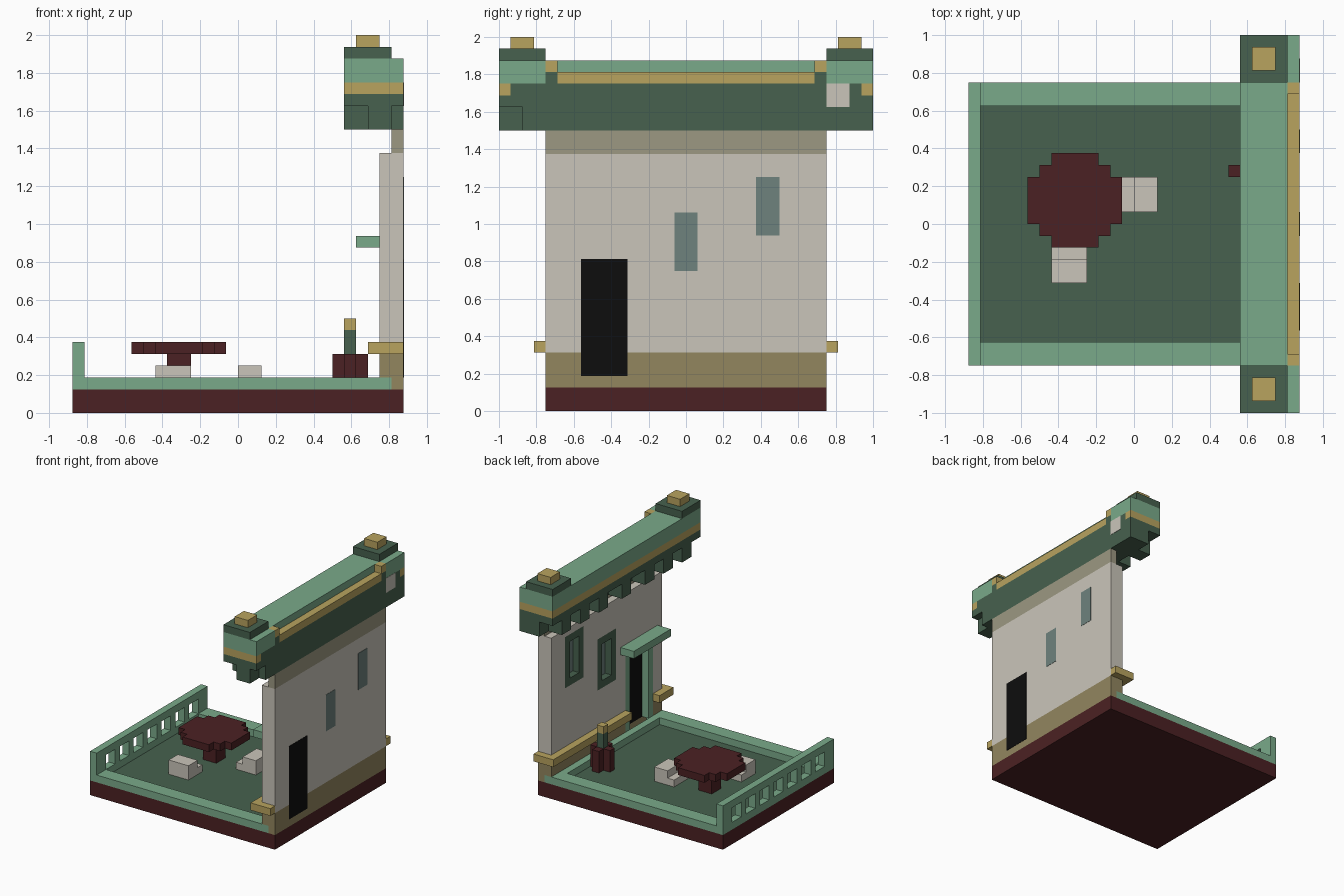
import bpy, bmesh
from mathutils import Vector

if "Cube" in bpy.data.objects:
    bpy.data.objects.remove(bpy.data.objects["Cube"])

U = 0.0625  # one grid cell of the blocky style


def material(name, rgb):
    m = bpy.data.materials.new(name)
    lin = [((c / 255 + 0.055) / 1.055) ** 2.4 if c > 10 else c / 255 / 12.92 for c in rgb]
    m.diffuse_color = (*lin, 1)
    m.use_nodes = True
    m.node_tree.nodes["Principled BSDF"].inputs["Base Color"].default_value = m.diffuse_color
    return m


LIGHT = material("light green", (122, 170, 138))
DARK = material("dark green", (71, 97, 78))
RED = material("dark red", (75, 33, 35))
TAN = material("tan", (184, 163, 95))
CREAM = material("cream", (202, 197, 186))
OLIVE = material("olive", (146, 134, 95))
PALE = material("pale olive", (156, 152, 130))
TEAL = material("window teal", (110, 130, 125))
BLACK = material("door black", (13, 13, 13))


def boxes(name, mat, *dims):
    """One object of several boxes, each (x0, x1, y0, y1, z0, z1) in grid cells."""
    bm = bmesh.new()
    for x0, x1, y0, y1, z0, z1 in dims:
        verts = bmesh.ops.create_cube(bm, size=1)["verts"]
        size = Vector((x1 - x0, y1 - y0, z1 - z0)) * U
        mid = Vector((x0 + x1, y0 + y1, z0 + z1)) * U / 2
        for v in verts:
            v.co = v.co * size + mid
    me = bpy.data.meshes.new(name)
    bm.to_mesh(me)
    bm.free()
    me.materials.append(mat)
    ob = bpy.data.objects.new(name, me)
    bpy.context.collection.objects.link(ob)
    return ob


def both(*dims):
    """The boxes plus their mirror images across y = 0."""
    return [*dims, *[(a, b, -d, -c, e, f) for a, b, c, d, e, f in dims]]


# Base, floor and rim
boxes("base", RED, (-14, 14, -12, 12, 0, 2))
boxes("floor", DARK, (-13.5, 12, -11, 11, 1.9, 2.05))
boxes("floor_rim", LIGHT, *both((-13, 13, 10, 12, 2, 3)),
      (-14, -13, -12, 12, 2, 3), (11, 12, -10, 10, 2, 3))

# Railing along the left edge
boxes("railing", LIGHT, (-14, -13, -12, 12, 5, 6), *both((-14, -13, 10, 12, 3, 5)),
      *[(-14, -13, y, y + 1, 3, 5) for y in range(-8, 9, 3) if y < 8])

# Wall with recesses for the door and windows
wall_foot = boxes("wall_foot", OLIVE, (12, 14, -12, 12, 3, 5))
boxes("wall_foot_sill", OLIVE, (13, 14, -12, 12, 2, 3))
wall = boxes("wall", CREAM, (12, 14, -12, 12, 5, 22))
boxes("wall_top", PALE, (13, 14, -12, 12, 22, 24))

openings = [("door", -9, -5, 3, 13, LIGHT, BLACK),
            ("low_window", -1, 1, 12, 17, DARK, TEAL),
            ("high_window", 6, 8, 15, 20, DARK, TEAL)]
for name, y0, y1, z0, z1, frame, pane in openings:
    foot = 0 if name == "door" else 1
    cutter = boxes(name + "_cutter", frame,
                   (11, 13, y0 - 1, y1 + 1, z0 - (foot or 0.5), z1 + 1))
    cutter.hide_render = True
    cutter.hide_set(True)
    for target in ([wall, wall_foot] if name == "door" else [wall]):
        mod = target.modifiers.new(name, "BOOLEAN")
        mod.object = cutter
        mod.solver = "EXACT"
    bars = [(12, 13, y0 - 1, y0, z0 - foot, z1 + 1), (12, 13, y1, y1 + 1, z0 - foot, z1 + 1),
            (12, 13, y0, y1, z1, z1 + 1)]
    if foot:
        bars.append((12, 13, y0, y1, z0 - 1, z0))
    boxes(name + "_frame", frame, *bars)
    boxes(name + "_inner_panel", pane, (12.93, 13.05, y0, y1, z0, z1))
    boxes(name + "_outer_panel", pane, (13.95, 14.04, y0, y1, z0, z1))

boxes("door_awning", LIGHT, (10, 12, -11, -3, 14, 15))
boxes("wall_ledge", TAN, (11, 12, -4, 12, 5, 6), (11, 12, -12, -10, 5, 6),
      *both((11, 14, 12, 13, 5, 6)))

# Cornice: beam, corbels, bands and capping
boxes("cornice_beam", DARK, (11, 14, -14, 16, 24, 26), (11, 13, -16, -14, 24, 26),
      (9, 14, -16, 16, 26, 27), (10, 14, -15, 15, 27, 28))
boxes("corbels", DARK, (9, 11, -1, 1, 24, 26),
      *both(*[(9, 11, y, y + 2, 24, 26) for y in (4, 8, 12)]))
boxes("cornice_band", TAN, (9, 10, -15, 15, 27, 28), *both((9, 14, 15, 16, 27, 28)))
boxes("cornice_cap", LIGHT, (9, 13, -16, 16, 28, 30), *both((13, 14, 12, 16, 28, 30)))
boxes("outer_trim", TAN, (13, 14, -11, 11, 28, 29), *both((13, 14, 11, 12, 29, 30)))
boxes("trim_ends", DARK, *both((13, 14, 11, 12, 28, 29)))
boxes("cornice_patch", CREAM, (13.95, 14.04, 12, 14, 26, 28))
boxes("finial_base", DARK, *both((9, 13, 12, 16, 30, 31)))
boxes("finial", TAN, *both((10, 12, 13, 15, 31, 32)))

# Round table, stepped in grid cells
boxes("table_top", RED, (-9, -1, 0, 4, 5, 6), (-8, -2, -1, 0, 5, 6), (-8, -2, 4, 5, 5, 6),
      (-7, -3, -2, -1, 5, 6), (-7, -3, 5, 6, 5, 6))
boxes("table_leg", RED, (-6, -4, 1, 3, 2, 5))

# Stools with a lower step on the table side
boxes("front_stool", CREAM, (-7, -4, -5, -3, 2, 4), (-7, -4, -3, -2, 2, 3))
boxes("side_stool", CREAM, (0, 2, 1, 4, 2, 4), (-1, 0, 1, 4, 2, 3))

# Plant pot with a tan-tipped stem
boxes("pot", RED, (8, 11, 4, 5, 2, 5), (9, 10, 3, 4, 2, 5), (9, 10, 5, 6, 2, 5))
boxes("plant_stem", DARK, (9, 10, 4, 5, 5, 7))
boxes("plant_tip", TAN, (9, 10, 4, 5, 7, 8))
